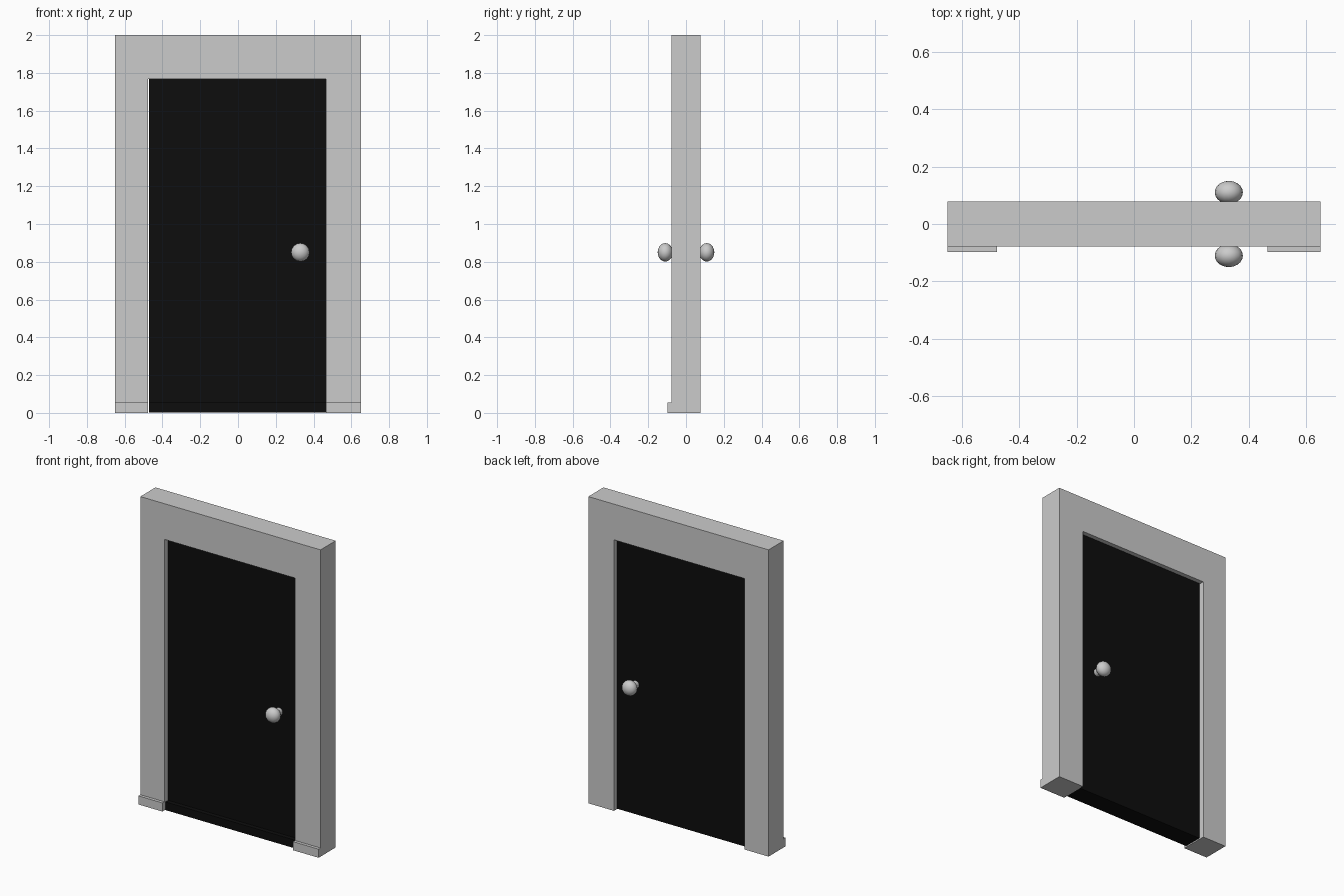
import bpy, bmesh, math
from mathutils import Matrix

if "Cube" in bpy.data.objects:
    bpy.data.objects.remove(bpy.data.objects["Cube"])


def make(name, bm, mat=None):
    bmesh.ops.recalc_face_normals(bm, faces=bm.faces[:])
    mesh = bpy.data.meshes.new(name)
    bm.to_mesh(mesh)
    bm.free()
    ob = bpy.data.objects.new(name, mesh)
    bpy.context.collection.objects.link(ob)
    if mat:
        mesh.materials.append(mat)
    return ob


def box(name, x0, x1, y0, y1, z0, z1, mat=None):
    bm = bmesh.new()
    bmesh.ops.create_cube(bm, size=1)
    for v in bm.verts:
        v.co = ((x0 + x1) / 2 + v.co.x * (x1 - x0),
                (y0 + y1) / 2 + v.co.y * (y1 - y0),
                (z0 + z1) / 2 + v.co.z * (z1 - z0))
    return make(name, bm, mat)


black = bpy.data.materials.new("door_black")
black.diffuse_color = (0.004, 0.004, 0.004, 1)
black.use_nodes = True
black.node_tree.nodes["Principled BSDF"].inputs["Base Color"].default_value = black.diffuse_color

WALL_F, WALL_B = -0.078, 0.078
LEFT, RIGHT, HEAD = -0.477, 0.465, 1.767

# Wall with doorway, extruded from one outline
outline = [(-0.65, 0), (LEFT, 0), (LEFT, HEAD), (RIGHT, HEAD),
           (RIGHT, 0), (0.65, 0), (0.65, 2), (-0.65, 2)]
bm = bmesh.new()
face = bm.faces.new([bm.verts.new((x, WALL_F, z)) for x, z in outline])
ext = bmesh.ops.extrude_face_region(bm, geom=[face], use_keep_orig=True)
bmesh.ops.translate(bm, vec=(0, WALL_B - WALL_F, 0),
                    verts=[g for g in ext["geom"] if isinstance(g, bmesh.types.BMVert)])
make("wall", bm)

# Skirting on the front face
box("skirting_left", -0.65, LEFT, -0.098, WALL_F, 0, 0.056)
box("skirting_right", RIGHT, 0.65, -0.098, WALL_F, 0, 0.056)

# Door leaf and bottom rail
box("door_leaf", -0.471, RIGHT, -0.047, 0.048, 0.003, HEAD, black)
box("door_bottom_rail", -0.471, RIGHT, -0.076, -0.047, 0.003, 0.056, black)

# Knobs with necks on both sides
for side, label in ((-1, "front"), (1, "back")):
    turn = Matrix.Rotation(math.radians(90), 4, 'X')
    bm = bmesh.new()
    bmesh.ops.create_uvsphere(bm, u_segments=16, v_segments=10, radius=1,
                              matrix=Matrix.Translation((0.33, side * 0.11, 0.85))
                              @ Matrix.Diagonal((0.049, 0.04, 0.049, 1)) @ turn)
    bmesh.ops.create_cone(bm, cap_ends=True, segments=16, radius1=0.025, radius2=0.025,
                          depth=0.05,
                          matrix=Matrix.Translation((0.33, side * 0.065, 0.85)) @ turn)
    knob = make(label + "_knob", bm)
    bpy.context.view_layer.objects.active = knob
    knob.select_set(True)
    bpy.ops.object.shade_smooth_by_angle(angle=math.radians(40))
    knob.select_set(False)
